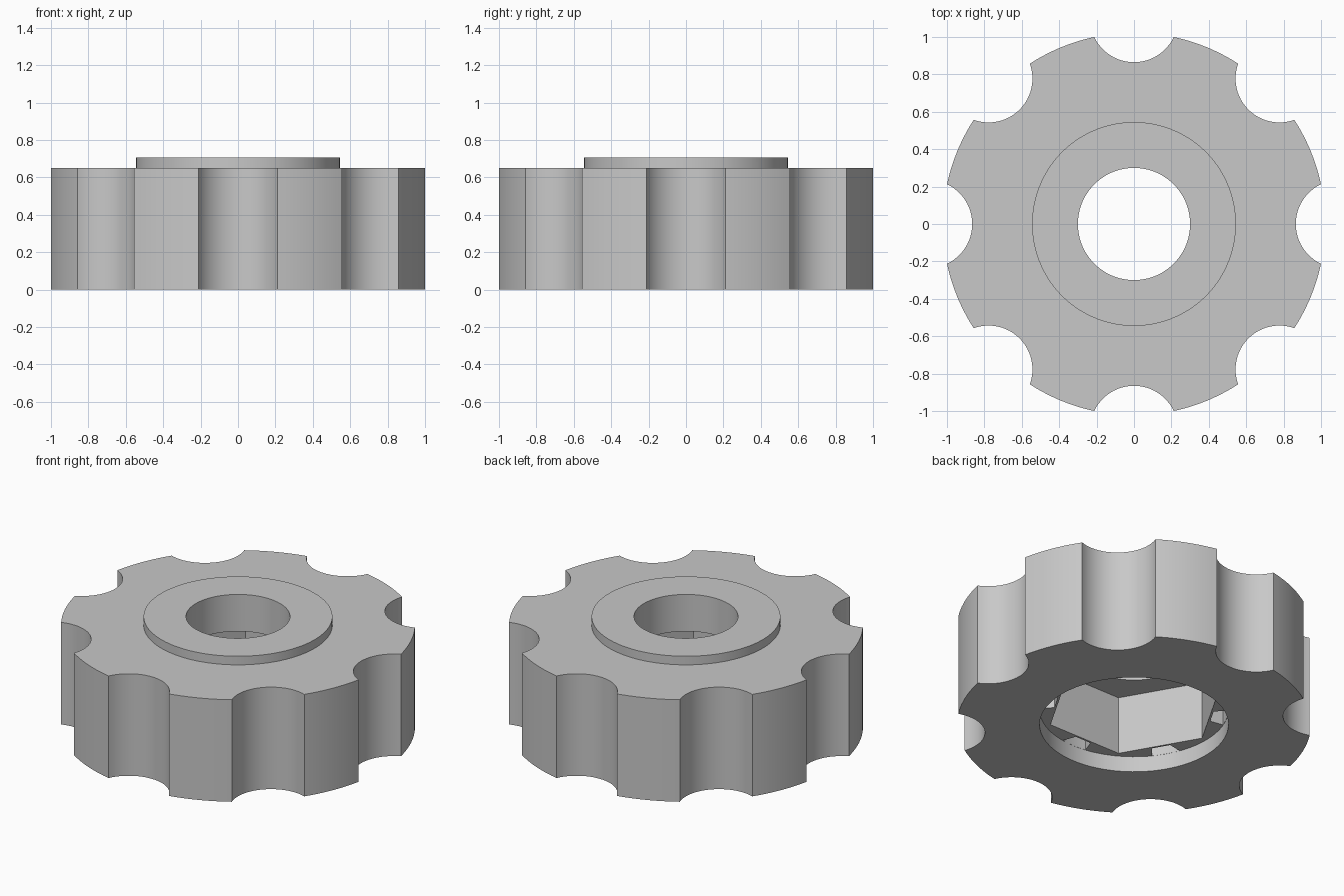
import bpy
import bmesh
from math import cos, sin, atan2, acos, pi, radians

if "Cube" in bpy.data.objects:
    bpy.data.objects.remove(bpy.data.objects["Cube"], do_unlink=True)

OUTER, GRIPS = 1.022, 8
SCOOP_R, SCOOP_DIST = 0.235, 1.10
HEIGHT, TOP = 0.65, 0.705
COLLAR_R, BORE_R, HEX_R = 0.545, 0.30, 0.513
RECESS_Z, HEX_Z = 0.10, 0.47

grey = bpy.data.materials.new("plain grey")
grey.use_nodes = True
colour = (0.58, 0.58, 0.58, 1)
grey.diffuse_color = colour
grey.node_tree.nodes["Principled BSDF"].inputs["Base Color"].default_value = colour


def polar(r, a):
    return (r * cos(a), r * sin(a))


def prism(name, outline, z0, z1):
    """Extrude a counter-clockwise outline from z0 to z1."""
    bm = bmesh.new()
    low = [bm.verts.new((x, y, z0)) for x, y in outline]
    high = [bm.verts.new((x, y, z1)) for x, y in outline]
    bm.faces.new(low[::-1])
    bm.faces.new(high)
    n = len(outline)
    for i in range(n):
        j = (i + 1) % n
        bm.faces.new((low[i], low[j], high[j], high[i]))
    mesh = bpy.data.meshes.new(name)
    bm.to_mesh(mesh)
    bm.free()
    mesh.materials.append(grey)
    obj = bpy.data.objects.new(name, mesh)
    bpy.context.collection.objects.link(obj)
    return obj


def ring(r, sides):
    return [polar(r, 2 * pi * i / sides) for i in range(sides)]


def knob_outline():
    """Round rim with evenly spaced finger scoops."""
    tip = acos((OUTER**2 + SCOOP_DIST**2 - SCOOP_R**2) / (2 * OUTER * SCOOP_DIST))
    tx, ty = polar(OUTER, tip)
    sweep = atan2(ty, SCOOP_DIST - tx)
    step = 2 * pi / GRIPS
    pts = []
    for k in range(GRIPS):
        a = k * step
        # scoop arc, curving in towards the centre
        for i in range(25):
            t = sweep * (i / 12 - 1)
            x, y = SCOOP_DIST - SCOOP_R * cos(t), SCOOP_R * sin(t)
            pts.append((x * cos(a) - y * sin(a), x * sin(a) + y * cos(a)))
        # rim arc up to the next scoop
        for i in range(1, 10):
            pts.append(polar(OUTER, a + tip + (step - 2 * tip) * i / 10))
    return pts


def slot_outline(a):
    """Small pocket between a hexagon flat and the recess wall."""
    outer = [polar(COLLAR_R - 0.001, a + radians(d)) for d in range(-9, 10, 3)]
    inner = [polar(0.46, a + radians(d)) for d in (7, -7)]
    return outer + inner


# Knob body, raised collar and the shapes cut out of them
knob = prism("knob_body", knob_outline(), 0, HEIGHT)
tools = [
    ("UNION", prism("collar", ring(COLLAR_R, 120), HEIGHT - 0.05, TOP)),
    ("DIFFERENCE", prism("bore_cutter", ring(BORE_R, 96), -0.2, 1)),
    ("DIFFERENCE", prism("hex_cutter", ring(HEX_R, 6), -0.1, HEX_Z)),
    ("DIFFERENCE", prism("recess_cutter", ring(COLLAR_R, 120), -0.15, RECESS_Z)),
]
for k in range(6):
    slot = prism("slot_cutter", slot_outline(radians(30 + 60 * k)), 0.05, 0.2)
    tools.append(("DIFFERENCE", slot))

bpy.ops.object.select_all(action="DESELECT")
bpy.context.view_layer.objects.active = knob
knob.select_set(True)
for operation, tool in tools:
    tool.hide_render = True
    mod = knob.modifiers.new("shape", "BOOLEAN")
    mod.operation = operation
    mod.solver = "EXACT"
    mod.object = tool
    bpy.ops.object.modifier_apply(modifier=mod.name)
    bpy.data.objects.remove(tool, do_unlink=True)

bpy.ops.object.shade_smooth_by_angle(angle=radians(25))
